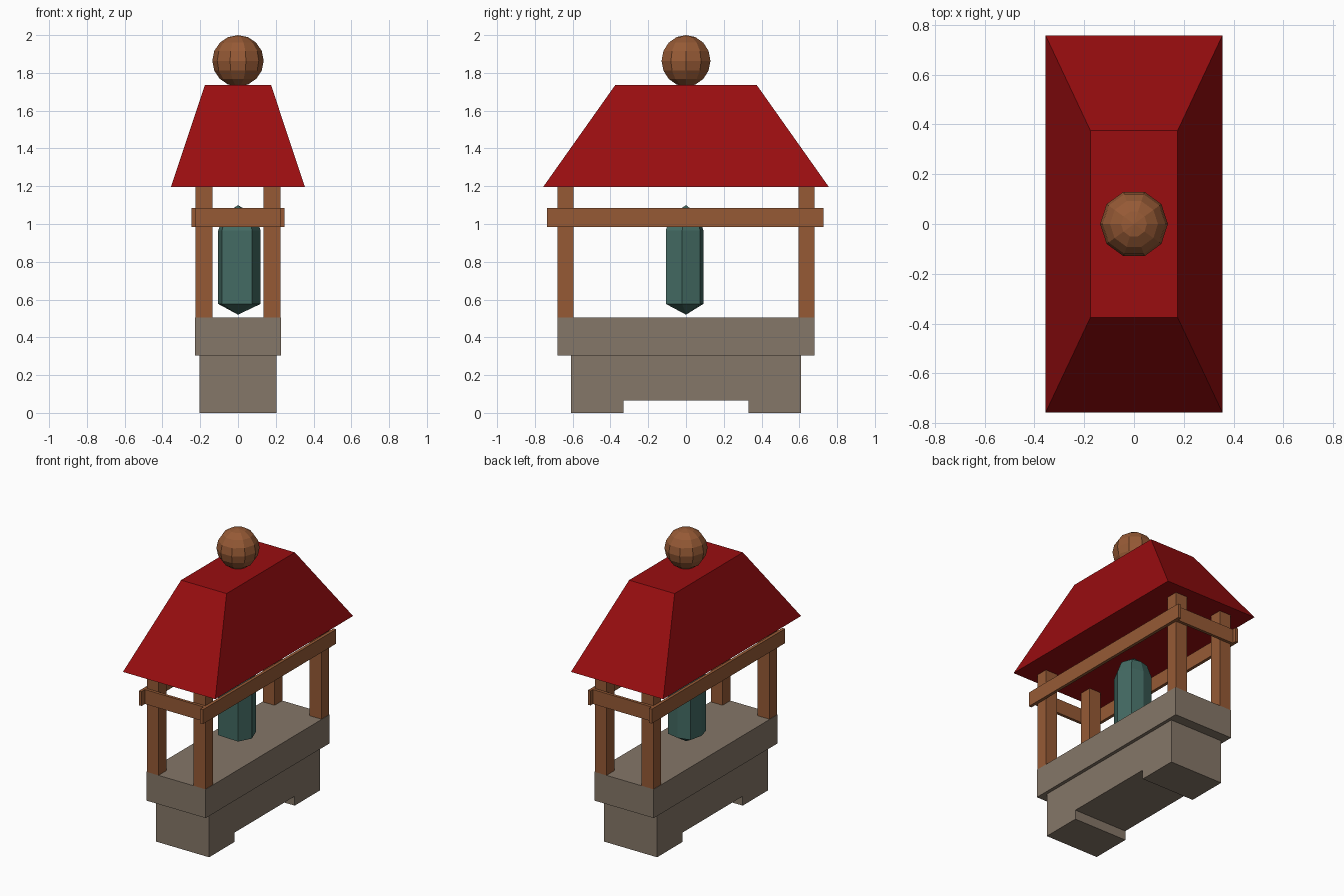
import bpy, bmesh
from math import radians

cube = bpy.data.objects.get("Cube")
if cube:
    bpy.data.objects.remove(cube, do_unlink=True)


def material(name, rgb):
    m = bpy.data.materials.new(name)
    m.use_nodes = True
    m.diffuse_color = (*rgb, 1)
    m.node_tree.nodes["Principled BSDF"].inputs["Base Color"].default_value = (*rgb, 1)
    return m


stone = material("grey stone", (0.235, 0.184, 0.138))
wood = material("brown wood", (0.305, 0.102, 0.036))
red = material("red roof", (0.32, 0.004, 0.005))
teal = material("teal crystal", (0.056, 0.145, 0.124))


def finish(name, bm, mat):
    bmesh.ops.recalc_face_normals(bm, faces=bm.faces)
    mesh = bpy.data.meshes.new(name)
    bm.to_mesh(mesh)
    bm.free()
    mesh.materials.append(mat)
    ob = bpy.data.objects.new(name, mesh)
    bpy.context.collection.objects.link(ob)
    return ob


def box(name, x, y, z, mat):
    """Box from (min, max) pairs on each axis."""
    bm = bmesh.new()
    bmesh.ops.create_cube(bm, size=1)
    for v in bm.verts:
        v.co = [lo + (c + 0.5) * (hi - lo) for c, (lo, hi) in zip(v.co, (x, y, z))]
    return finish(name, bm, mat)


def loft(name, rings, mat):
    """Skin between matching rings and cap both ends."""
    bm = bmesh.new()
    loops = [[bm.verts.new(p) for p in ring] for ring in rings]
    for a, b in zip(loops, loops[1:]):
        for i in range(len(a)):
            j = (i + 1) % len(a)
            bm.faces.new((a[i], a[j], b[j], b[i]))
    bm.faces.new(loops[0])
    bm.faces.new(loops[-1])
    bmesh.ops.remove_doubles(bm, verts=bm.verts, dist=0.0005)
    return finish(name, bm, mat)


# Stone base: notched plinth with a wider slab on top
profile = [(-0.61, 0), (-0.33, 0), (-0.33, 0.065), (0.33, 0.065),
           (0.33, 0), (0.61, 0), (0.61, 0.305), (-0.61, 0.305)]
loft("plinth", [[(x, y, z) for y, z in profile] for x in (-0.205, 0.205)], stone)
box("base_slab", (-0.228, 0.228), (-0.68, 0.68), (0.305, 0.505), stone)

# Corner posts and the rails fixed to their outer faces
for sx, side in ((-1, "right"), (1, "left")):
    for sy, end in ((-1, "front"), (1, "back")):
        box(f"{end}_{side}_post", sorted((sx * 0.135, sx * 0.225)),
            sorted((sy * 0.595, sy * 0.68)), (0.505, 1.2), wood)
    box(f"{side}_rail", sorted((sx * 0.225, sx * 0.246)), (-0.737, 0.727), (0.985, 1.085), wood)
for sy, end in ((-1, "front"), (1, "back")):
    box(f"{end}_rail", (-0.228, 0.228), sorted((sy * 0.68, sy * 0.70)), (0.985, 1.085), wood)

# Hipped roof with a flat top
loft("roof", [[(sx * w, sy * d, z) for sx, sy in ((-1, -1), (1, -1), (1, 1), (-1, 1))]
              for w, d, z in ((0.355, 0.757, 1.195), (0.175, 0.375, 1.735))], red)

# Faceted ball on the roof
bm = bmesh.new()
bmesh.ops.create_uvsphere(bm, u_segments=10, v_segments=8, radius=0.136)
ball = finish("roof_ball", bm, wood)
ball.location.z = 1.864
ball.rotation_euler.z = radians(18)

# Hanging crystal: uneven section tapering to a point at both ends
section = [(-0.085, -0.1), (0.075, -0.107), (0.12, -0.02), (0.085, 0.075),
           (0, 0.092), (-0.085, 0.07), (-0.105, -0.02)]
levels = ((0, 0.52), (1, 0.577), (1, 0.965), (0.75, 1.045), (0, 1.1))
loft("crystal", [[(x * s, y * s, z) for x, y in section] for s, z in levels if s], teal).name = "crystal_body"
for name, (s, z), (_, tip) in (("crystal_bottom", levels[1], levels[0]),
                               ("crystal_top", levels[3], levels[4])):
    bm = bmesh.new()
    rim = [bm.verts.new((x * s, y * s, z)) for x, y in section]
    apex = bm.verts.new((0, 0, tip))
    for a, b in zip(rim, rim[1:] + rim[:1]):
        bm.faces.new((a, b, apex))
    bm.faces.new(rim)
    finish(name, bm, teal)
